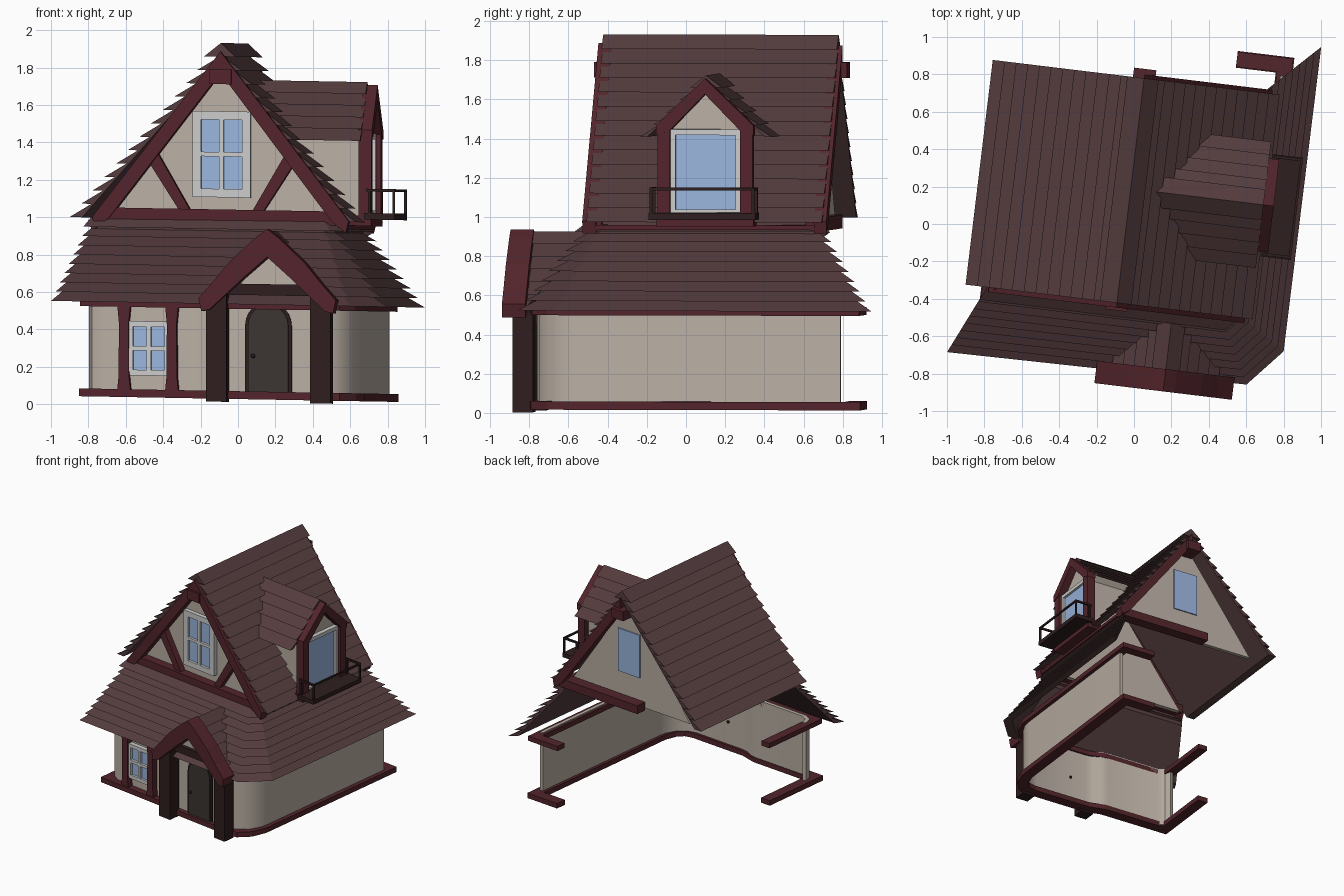
import bpy, bmesh, math
from mathutils import Matrix, Vector

if "Cube" in bpy.data.objects:
    bpy.data.objects.remove(bpy.data.objects["Cube"])

# whole house sits slightly turned, with the floor sloping down to the right
SLOPE = Matrix.Identity(4)
SLOPE[2][0] = -.018
WORLD = SLOPE @ Matrix.Rotation(math.radians(-6.9), 4, 'Z')


def material(name, *rgb):
    m = bpy.data.materials.new(name)
    m.diffuse_color = (*rgb, 1)
    m.use_nodes = True
    m.node_tree.nodes["Principled BSDF"].inputs["Base Color"].default_value = m.diffuse_color
    return m


ROOF = material("roof_brown", .09, .045, .048)
RED = material("red_timber", .085, .018, .024)
DARK = material("dark_timber", .028, .013, .013)
WALL = material("plaster", .49, .43, .37)
GREY = material("frame_grey", .55, .54, .53)
GLASS = material("glass_blue", .32, .46, .72)
DOOR = material("door_brown", .045, .036, .031)


def finish(name, bm, mat, smooth=False):
    bmesh.ops.recalc_face_normals(bm, faces=bm.faces)
    me = bpy.data.meshes.new(name)
    bm.to_mesh(me)
    bm.free()
    me.transform(WORLD)
    me.materials.append(mat)
    ob = bpy.data.objects.new(name, me)
    bpy.context.collection.objects.link(ob)
    if smooth:
        bpy.ops.object.select_all(action='DESELECT')
        ob.select_set(True)
        bpy.context.view_layer.objects.active = ob
        bpy.ops.object.shade_smooth_by_angle(angle=math.radians(40))
    return ob


def loft(bm, rings):
    """Join equal closed rings and cap both ends."""
    vs = [[bm.verts.new(p) for p in r] for r in rings]
    n = len(vs[0])
    for a, b in zip(vs, vs[1:]):
        for i in range(n):
            bm.faces.new((a[i], a[(i + 1) % n], b[(i + 1) % n], b[i]))
    bm.faces.new(vs[0][::-1])
    bm.faces.new(vs[-1])


def prism(name, polys, a0, a1, mat, axis='v'):
    """Extrude (h, z) polygons along depth 'v' or width 'u'; ends may depend on z."""
    bm = bmesh.new()
    for poly in polys:
        rings = []
        for a in (a0, a1):
            d = a if callable(a) else (lambda z, a=a: a)
            rings.append([(h, d(z), z) if axis == 'v' else (d(z), h, z) for h, z in poly])
        loft(bm, rings)
    return finish(name, bm, mat)


def rect(h0, h1, z0, z1):
    return [(h0, z0), (h1, z0), (h1, z1), (h0, z1)]


def mirrored(polys, c):
    return polys + [[(2 * c - h, z) for h, z in p] for p in polys]


def chevron(c, outer, inner):
    """Gable board from half profiles of (distance, z), both starting at the apex."""
    left = [(c - d, z) for d, z in outer[::-1]]
    right = [(c + d, z) for d, z in outer[1:]]
    return left + right + [(c + d, z) for d, z in inner[::-1]] + [(c - d, z) for d, z in inner[1:]]


def shingles(tip, ridge, n, gap):
    """Saw-tooth roof section from eave tip to ridge."""
    s = 1 if tip[0] > ridge[0] else -1
    t, r = Vector(tip), Vector(ridge)
    step, inward = (r - t) / n, Vector((-s * gap, 0))
    pts = []
    for i in range(n):
        pts.append(t + step * i - (inward * .5 if i == n - 1 else Vector((0, 0))))
        pts.append(t + step * (i + 1) + inward if i < n - 1 else r)
    slope = abs((r - t).y / (r - t).x)
    pts += [r - Vector((0, gap * 1.25 * slope)), t + inward * 1.25]
    return [tuple(p) for p in pts]


def strip(name, path, half, z0, z1, mat, smooth=False):
    """Beam or wall following a plan path with mitred corners."""
    P = [Vector(p) for p in path]
    bm, rings = bmesh.new(), []
    for i, p in enumerate(P):
        a = (p - P[i - 1]).normalized() if i else (P[1] - p).normalized()
        b = (P[i + 1] - p).normalized() if i < len(P) - 1 else a
        m = (a + b).normalized()
        o = Vector((m.y, -m.x)) * half / m.dot(a)
        q, r = p + o, p - o
        rings.append([(q.x, q.y, z0), (r.x, r.y, z0), (r.x, r.y, z1), (q.x, q.y, z1)])
    loft(bm, rings)
    return finish(name, bm, mat, smooth)


def window(name, c, w, z0, z1, border, face, axis='v', out=-1, bars=True):
    """Glass pane, frame and cross bars; 'out' is the outward direction."""
    prism(name + "_glass", [rect(c - w, c + w, z0, z1)], face, face + out * .015, GLASS, axis)
    b, m = border, (z0 + z1) / 2
    polys = [rect(c - w - b, c - w, z0 - b, z1 + b), rect(c + w, c + w + b, z0 - b, z1 + b),
             rect(c - w, c + w, z0 - b, z0), rect(c - w, c + w, z1, z1 + b)]
    if bars:
        polys += [rect(c - .012, c + .012, z0, z1), rect(c - w, c + w, m - .012, m + .012)]
    prism(name + "_frame", polys, face, face + out * .035, GREY, axis)


# ground floor walls (window bay slightly set back), base and eave beams
strip("lower_wall", [(-.72, -.55), (-.70, -.61), (-.64, -.64), (-.16, -.64), (-.10, -.65), (-.04, -.68),
                     (.02, -.69), (.50, -.69), (.58, -.67), (.65, -.61), (.69, -.52), (.695, -.45),
                     (.695, .88)], .015, .04, .56, WALL, True)
RING = [(-.725, -.1), (-.725, -.665), (-.14, -.665), (0, -.70), (.52, -.70), (.61, -.68), (.67, -.61),
        (.7, -.5), (.7, .94), (.44, .94)]
strip("base_beam", RING, .045, .028, .07, RED)
strip("eave_beam", RING, .04, .51, .55, RED)

# lower skirt roof, mitred at both ends
bm = bmesh.new()
eave = [(-.91, -.80), (.70, -.78), (.876, -.58), (.88, 1.06)]
top = [(-.74, -.43), (.52, -.44), (.57, -.38), (.58, .76)]
sec = shingles((1, .535), (0, .985), 9, .16)
loft(bm, [[(*Vector(t).lerp(Vector(e), s), z) for s, z in sec] for e, t in zip(eave, top)])
finish("lower_roof", bm, ROOF)

# upper roof, ridge beam, side eave beam
C = -.04
prism("upper_roof_left", [shingles((-.855, .985), (C, 1.93), 13, .055)], -.43, .78, ROOF)
prism("upper_roof_right", [shingles((.69, .985), (C, 1.93), 13, .045)], -.43, .78, ROOF)
prism("ridge_beam", [rect(C - .06, C + .06, 1.71, 1.79)], -.47, .83, RED)
prism("side_eave_beam", [rect(.59, .635, .945, .97)], -.42, .76, RED)

# gable ends; the back has boards on the right half only
for name, a0, a1 in (("front", -.37, -.34), ("back", .66, .69)):
    prism(name + "_gable_wall", [[(-.66, .96), (.57, .96), (C, 1.82)]], a0, a1, WALL)
prism("front_gable_boards", [chevron(C, [(0, 1.885), (.69, .99), (.675, .925)],
                                     [(0, 1.77), (.60, .985)])], -.455, -.385, RED)
prism("back_gable_board", [[(C, 1.875), (C + .69, .99), (C + .675, .925), (C + .6, .985), (C, 1.77)]],
      .735, .80, RED)
prism("front_gable_beam", [rect(-.70, .61, .965, 1.04)], -.44, -.36, RED)
prism("back_gable_beam", [rect(-.2, .62, .94, 1.01)], .69, .78, RED)
prism("gable_braces", mirrored([[(-.265, 1.03), (-.205, 1.03), (-.39, 1.35), (-.445, 1.31)]], C), -.42, -.36, RED)
window("gable_window", C, .11, 1.15, 1.52, .045, -.37)
prism("back_window", [rect(C - .11, C + .11, 1.2, 1.56)], .69, .70, GLASS)

# front left window between two flared posts
window("lower_window", -.397, .085, .175, .405, .03, -.655)
posts = [[(c - .036, .06), (c + .036, .06), (c + .028, .14), (c + .026, .42), (c + .036, .53), (c - .036, .53),
          (c - .026, .42), (c - .028, .14)] for c in (-.53, -.272)]
prism("window_posts", posts, -.705, -.645, RED)

# arched door
D = .25


def arch(r, z0, zc):
    return [(D - r, z0)] + [(D - r * math.cos(k * math.pi / 12), zc + r * math.sin(k * math.pi / 12))
                            for k in range(13)] + [(D + r, z0)]


prism("door_frame", [arch(.125, .05, .425)], -.715, -.69, DARK)
prism("door", [arch(.108, .05, .425)], -.725, -.69, DOOR)
bm = bmesh.new()
for v in (-.735, -.67):
    bmesh.ops.create_uvsphere(bm, u_segments=10, v_segments=6, radius=.012,
                              matrix=Matrix.Translation((D - .08, v, .26)))
finish("door_knobs", bm, DARK)

# porch
E = .262
prism("porch_posts", mirrored([[(E - .335, .012), (E - .225, .012), (E - .225, .61), (E - .335, .525)]], E),
      -.82, -.715, DARK)
prism("porch_tie_beam", [rect(E - .225, E + .225, .585, .645)], -.78, -.72, DARK)
prism("porch_gable", [[(E - .22, .6), (E + .22, .6), (E, .84)]], -.75, -.70, WALL)
prism("porch_boards", [chevron(E, [(0, .94), (.06, .895), (.2, .765), (.29, .655), (.37, .565), (.355, .495)],
                               [(0, .79), (.13, .675), (.22, .59), (.31, .505)])], -.87, -.75, RED)


def skirt_face(z):
    return -.80 + (z - .535) * .8 + .04


prism("porch_roof", mirrored([shingles((E - .345, .55), (E, .93), 6, .035)], E), -.78, skirt_face, ROOF)

# dormer on the right slope
V = .185


def slope_face(z):
    return .60 - (z - .985) * .747


prism("dormer_walls", [[(V - .2, 1.0), (V + .2, 1.0), (V + .2, 1.43), (V, 1.66), (V - .2, 1.43)]],
      slope_face, .665, WALL, 'u')
prism("dormer_roof", mirrored([shingles((V + .34, 1.42), (V, 1.735), 5, .03)], V), slope_face, .675, ROOF, 'u')
prism("dormer_posts", mirrored([rect(V - .245, V - .18, .99, 1.46)], V), .655, .725, RED, 'u')
prism("dormer_boards", [chevron(V, [(0, 1.72), (.25, 1.48), (.25, 1.43)], [(0, 1.64), (.185, 1.45)])],
      .655, .73, RED, 'u')
prism("dormer_sill", [rect(V - .25, V + .25, .965, 1.02)], .60, .725, RED, 'u')
window("dormer_window", V, .155, 1.05, 1.43, .03, .665, 'u', 1, False)

# balcony floor and thin railing
prism("balcony_floor", [rect(V - .275, V + .275, 1.0, 1.035)], .69, .855, DARK, 'u')
prism("balcony_front_rail", [rect(V - .27, V + .27, 1.15, 1.165)], .842, .855, DARK, 'u')
prism("balcony_side_rails", mirrored([rect(V - .27, V - .255, 1.15, 1.165)], V), .70, .85, DARK, 'u')
prism("balcony_posts", mirrored([rect(V - .27, V - .255, 1.03, 1.16)], V), .842, .855, DARK, 'u')
prism("balcony_wall_posts", mirrored([rect(V - .27, V - .255, 1.03, 1.16)], V), .71, .725, DARK, 'u')
